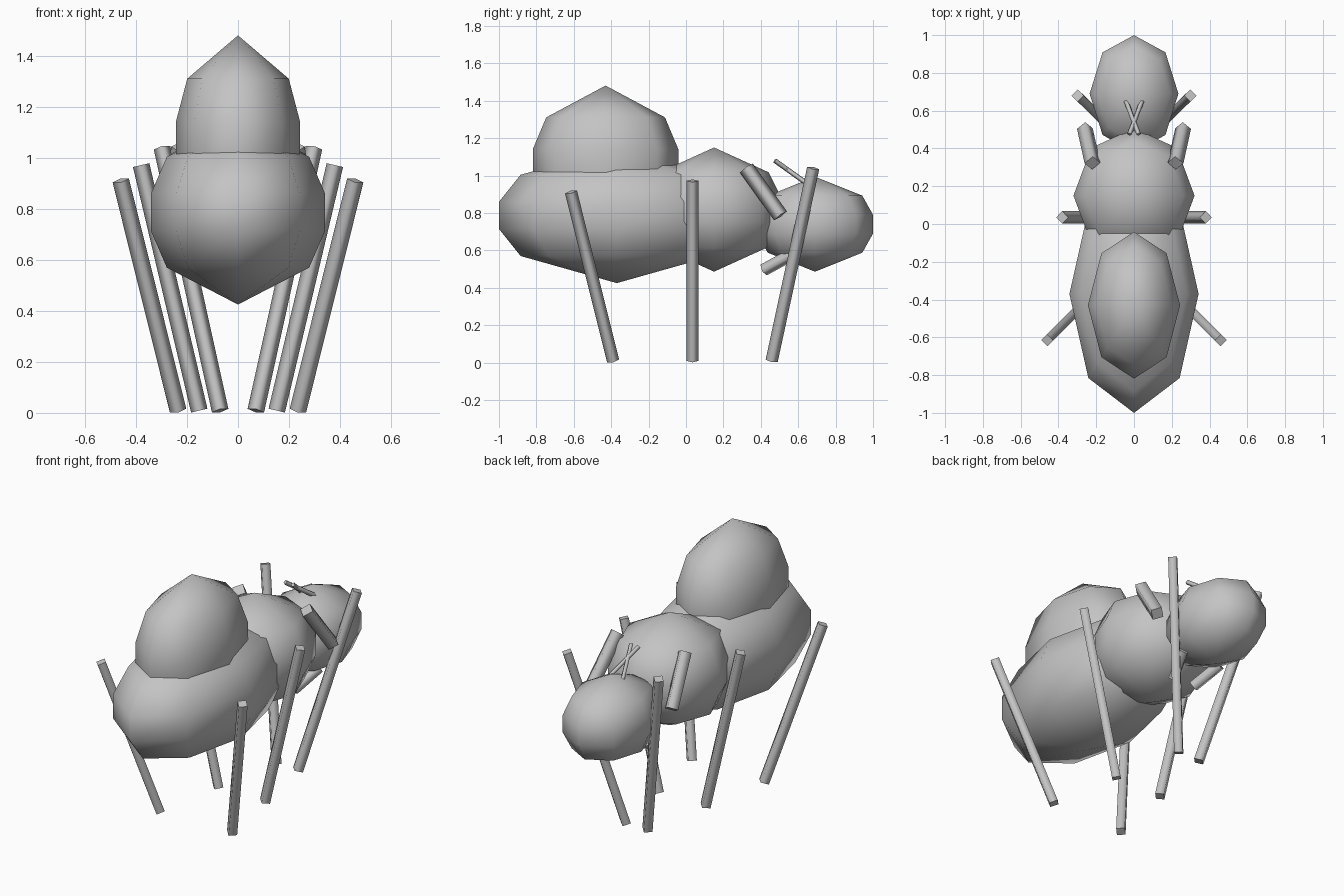
import bpy, bmesh, math
from mathutils import Vector

if "Cube" in bpy.data.objects:
    bpy.data.objects.remove(bpy.data.objects["Cube"])

grey = bpy.data.materials.new("plain grey")
grey.diffuse_color = (0.55, 0.55, 0.55, 1)
grey.use_nodes = True
grey.node_tree.nodes["Principled BSDF"].inputs["Base Color"].default_value = grey.diffuse_color


def finish(bm, name):
    bmesh.ops.recalc_face_normals(bm, faces=bm.faces)
    mesh = bpy.data.meshes.new(name)
    bm.to_mesh(mesh)
    bm.free()
    mesh.materials.append(grey)
    obj = bpy.data.objects.new(name, mesh)
    bpy.context.collection.objects.link(obj)
    return obj


def blob(name, centre, radii, sides=8):
    """Smooth low-poly ellipsoid with rings at even heights."""
    bm = bmesh.new()
    c = Vector(centre)

    def vert(x, y, z):
        return bm.verts.new(c + Vector((x * radii[0], y * radii[1], z * radii[2])))

    rings = []
    for h in (-0.6, -0.2, 0.2, 0.6):
        r = math.sqrt(1 - h * h)
        rings.append([vert(r * math.cos(2 * math.pi * i / sides),
                           r * math.sin(2 * math.pi * i / sides), h)
                      for i in range(sides)])
    bottom, top = vert(0, 0, -1), vert(0, 0, 1)
    for i in range(sides):
        j = (i + 1) % sides
        bm.faces.new((bottom, rings[0][j], rings[0][i]))
        bm.faces.new((top, rings[-1][i], rings[-1][j]))
        for lo, hi in zip(rings, rings[1:]):
            bm.faces.new((lo[i], lo[j], hi[j], hi[i]))
    for f in bm.faces:
        f.smooth = True
    return finish(bm, name)


def rod(name, a, b, radius):
    """Four-sided rod, corners on the x and y axes before tilting."""
    a, b = Vector(a), Vector(b)
    axis = b - a
    turn = Vector((0, 0, 1)).rotation_difference(axis)
    bm = bmesh.new()
    ends = []
    for p in (a, b):
        ends.append([bm.verts.new(p + turn @ Vector((radius * math.cos(i * math.pi / 2),
                                                     radius * math.sin(i * math.pi / 2), 0)))
                     for i in range(4)])
    for i in range(4):
        j = (i + 1) % 4
        bm.faces.new((ends[0][i], ends[0][j], ends[1][j], ends[1][i])).smooth = True
    bm.faces.new(ends[0][::-1])
    bm.faces.new(ends[1])
    return finish(bm, name)


# Body
blob("abdomen", (0, -0.37, 0.787), (0.349, 0.643, 0.362))
blob("back_hump", (0, -0.43, 1.056), (0.249, 0.397, 0.425))
blob("thorax", (0, 0.15, 0.818), (0.327, 0.365, 0.332))
blob("head", (0, 0.69, 0.74), (0.24, 0.316, 0.254))

# Paired rods: name, start, end, radius (mirrored across x)
pairs = [
    ("front_leg", (0.235, -0.39, 0.009), (0.46, -0.615, 0.912), 0.033),
    ("middle_leg", (0.152, 0.035, 0.009), (0.38, 0.035, 0.972), 0.033),
    ("rear_leg", (0.07, 0.458, 0.009), (0.298, 0.68, 1.04), 0.033),
    ("shoulder_rod", (0.26, 0.505, 0.785), (0.22, 0.323, 1.04), 0.042),
    ("jaw", (0.07, 0.415, 0.495), (0.125, 0.57, 0.58), 0.034),
    ("antenna", (0.042, 0.65, 0.955), (-0.025, 0.475, 1.08), 0.013),
]
for name, a, b, r in pairs:
    for side, s in (("right", 1), ("left", -1)):
        rod(f"{name}_{side}", (s * a[0], a[1], a[2]), (s * b[0], b[1], b[2]), r)
